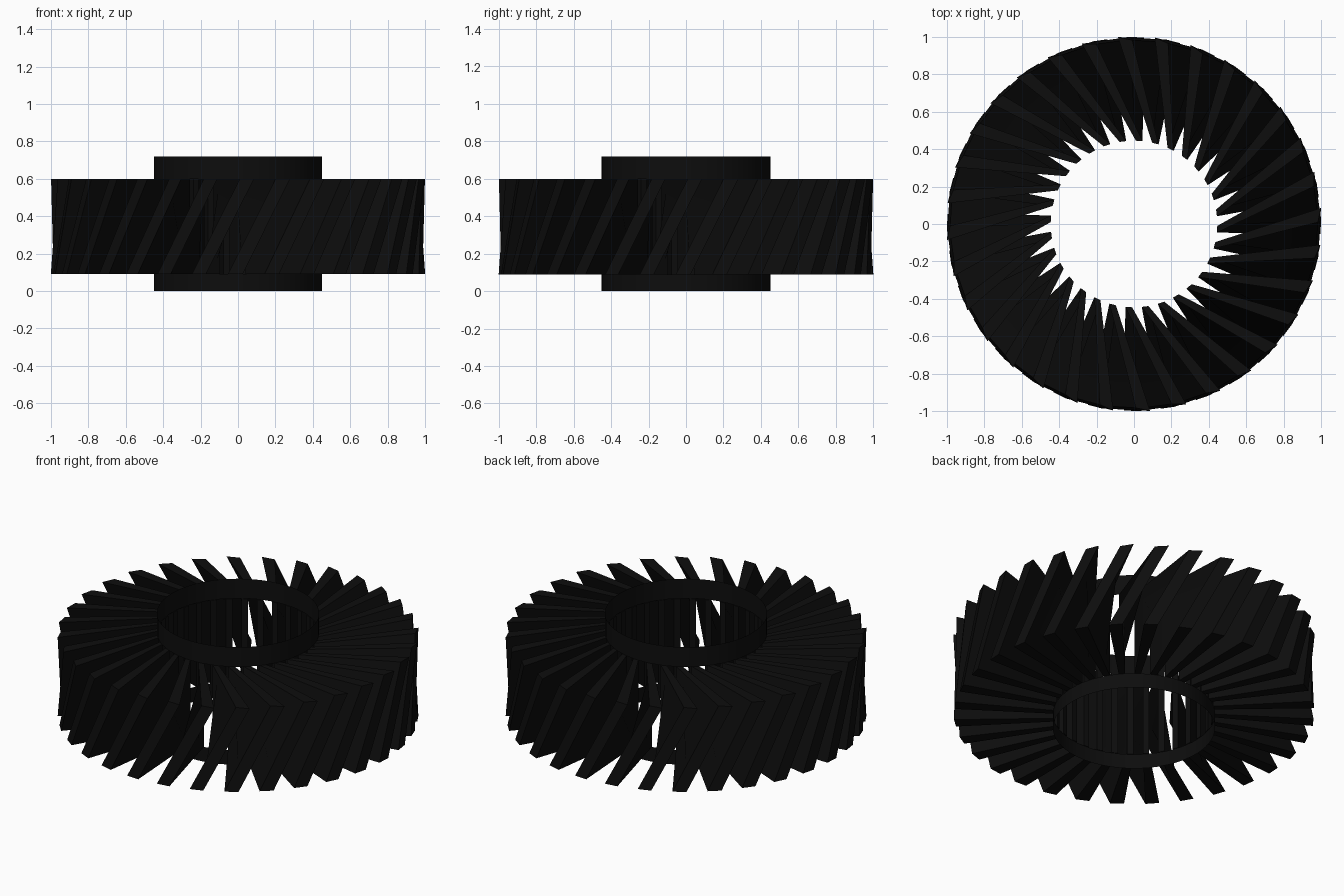
import bpy, bmesh, math
from mathutils import Matrix, Vector

if "Cube" in bpy.data.objects:
    bpy.data.objects.remove(bpy.data.objects["Cube"])

COUNT = 32
HUB_R = 0.45
Z_LOW, Z_HIGH, Z_TOP = 0.09, 0.60, 0.72
FOOT_R, FOOT_T, TIP_T = 0.445, 0.018, 0.039   # foot radius, half thicknesses
START = math.radians(90 - 3.6)

black = bpy.data.materials.new("black")
black.diffuse_color = (0.004, 0.004, 0.004, 1)
black.use_nodes = True
black.node_tree.nodes["Principled BSDF"].inputs["Base Color"].default_value = black.diffuse_color


def finish(name, bm):
    bmesh.ops.recalc_face_normals(bm, faces=bm.faces)
    mesh = bpy.data.meshes.new(name)
    bm.to_mesh(mesh)
    bm.free()
    obj = bpy.data.objects.new(name, mesh)
    bpy.context.collection.objects.link(obj)
    mesh.materials.append(black)
    return obj


# Hub: thin open collars below and above the blades
def collar(name, z0, z1):
    bm = bmesh.new()
    bmesh.ops.create_cone(bm, segments=64, radius1=HUB_R, radius2=HUB_R,
                          depth=z1 - z0, cap_ends=False,
                          matrix=Matrix.Translation((0, 0, (z0 + z1) / 2)))
    obj = finish(name, bm)
    bpy.context.view_layer.objects.active = obj
    obj.select_set(True)
    bpy.ops.object.shade_smooth_by_angle()
    obj.select_set(False)


collar("lower_collar", 0, Z_LOW)
collar("upper_collar", Z_HIGH, Z_TOP)

# Blades: upright at the foot, top edge swept sideways toward the tip
bm = bmesh.new()


def blade(angle):
    spin = Matrix.Rotation(angle, 4, 'Z')
    rows = []
    for z, sweep in ((Z_LOW, 0.048), (Z_HIGH, 0.30)):
        tip = math.sqrt(1 - (sweep + TIP_T * 0.5) ** 2)
        rows.append([bm.verts.new(spin @ Vector((u, v, z))) for u, v in (
            (FOOT_R, -FOOT_T), (tip, sweep - TIP_T),
            (tip - 0.3 * sweep * TIP_T, sweep + TIP_T), (FOOT_R, FOOT_T))])
    low, high = rows
    bm.faces.new(low[::-1])
    bm.faces.new(high)
    for i in range(4):
        j = (i + 1) % 4
        bm.faces.new((low[i], low[j], high[j], high[i]))


for k in range(COUNT):
    blade(START + k * math.tau / COUNT)
finish("rotor_blades", bm)
